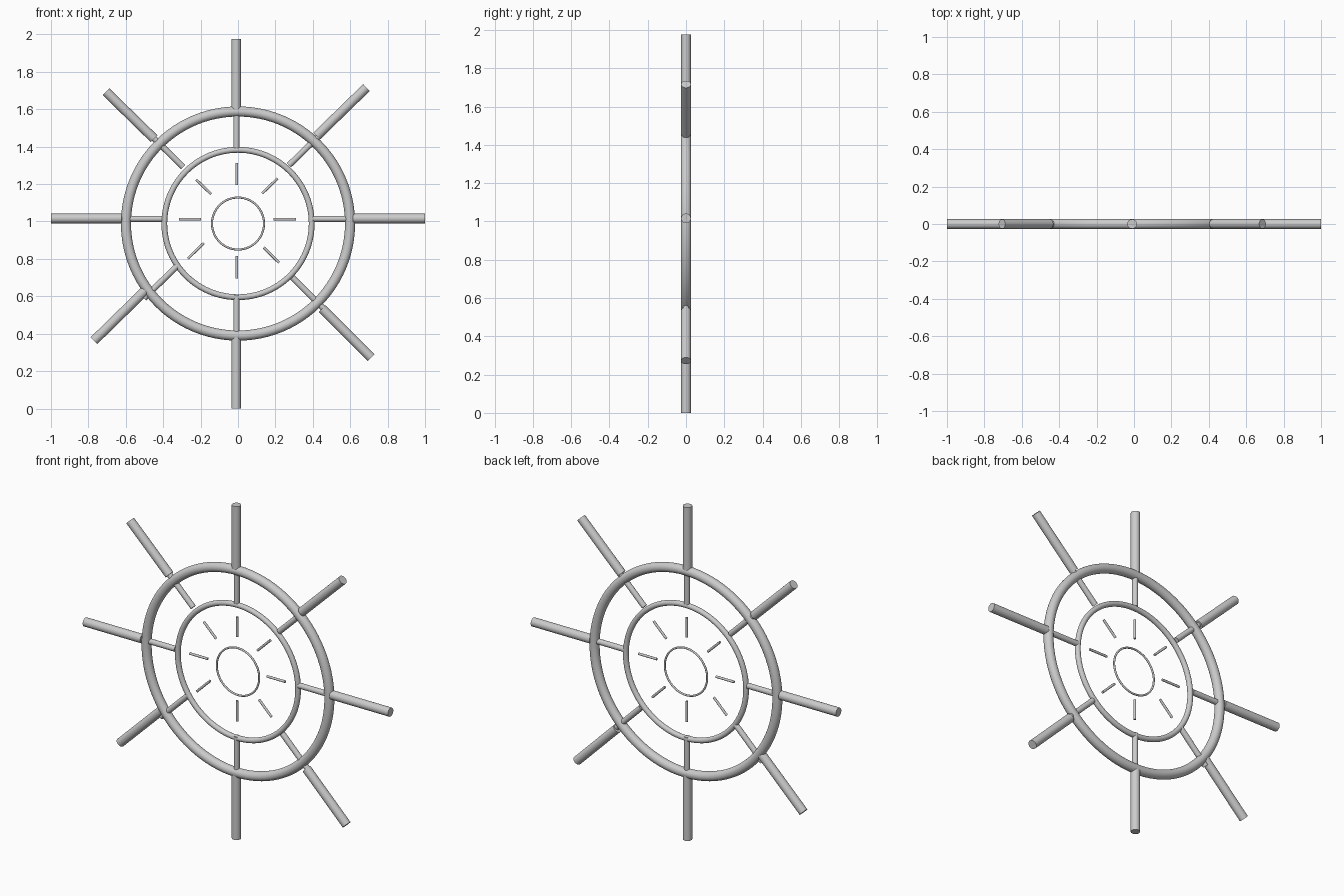
import bpy
from mathutils import Vector

if "Cube" in bpy.data.objects:
    bpy.data.objects.remove(bpy.data.objects["Cube"])

HUB = Vector((0, 0, 0.989))           # centre of the rings
SPOKE_HUB = Vector((-0.004, 0, 1.01))  # centre of the spoke sets


def smooth(name):
    ob = bpy.context.object
    ob.name = name
    bpy.ops.object.shade_smooth_by_angle()
    return ob


def ring(name, major, minor):
    bpy.ops.mesh.primitive_torus_add(major_radius=major, minor_radius=minor,
                                     major_segments=96, minor_segments=20,
                                     location=HUB, rotation=(1.570796, 0, 0))
    return smooth(name)


def rod(name, a, b, radius):
    d = b - a
    bpy.ops.mesh.primitive_cylinder_add(vertices=32, radius=radius, depth=d.length,
                                        location=(a + b) / 2,
                                        rotation=d.to_track_quat('Z', 'Y').to_euler())
    return smooth(name)


# Three concentric rings
ring("outer_ring", 0.599, 0.027)
ring("middle_ring", 0.394, 0.0155)
ring("inner_ring", 0.139, 0.0055)

# Spoke ends (x, z) relative to the spoke centre: inner end, outer end
spokes = {
    "right": (0.62, 0.006, 1.004, 0.006),
    "upper_right": (0.425, 0.447, 0.691, 0.706),
    "top": (-0.006, 0.59, -0.006, 0.965),
    "upper_left": (-0.445, 0.433, -0.702, 0.684),
    "left": (-0.62, 0.006, -0.996, 0.006),
    "lower_left": (-0.493, -0.38, -0.766, -0.647),
    "bottom": (-0.006, -0.62, -0.006, -1.01),
    "lower_right": (0.453, -0.476, 0.716, -0.738),
}

# The same spoke set repeated at three sizes
for tier, scale, radius in (("outer", 1.0, 0.0255), ("middle", 0.65, 0.0162),
                            ("inner", 0.313, 0.007)):
    for side, (x1, z1, x2, z2) in spokes.items():
        origin = SPOKE_HUB.copy()
        if tier == "inner" and side == "lower_left":
            origin += Vector((-0.024, 0, -0.006))
        rod(f"{tier}_spoke_{side}", origin + Vector((x1, 0, z1)) * scale,
            origin + Vector((x2, 0, z2)) * scale, radius)
